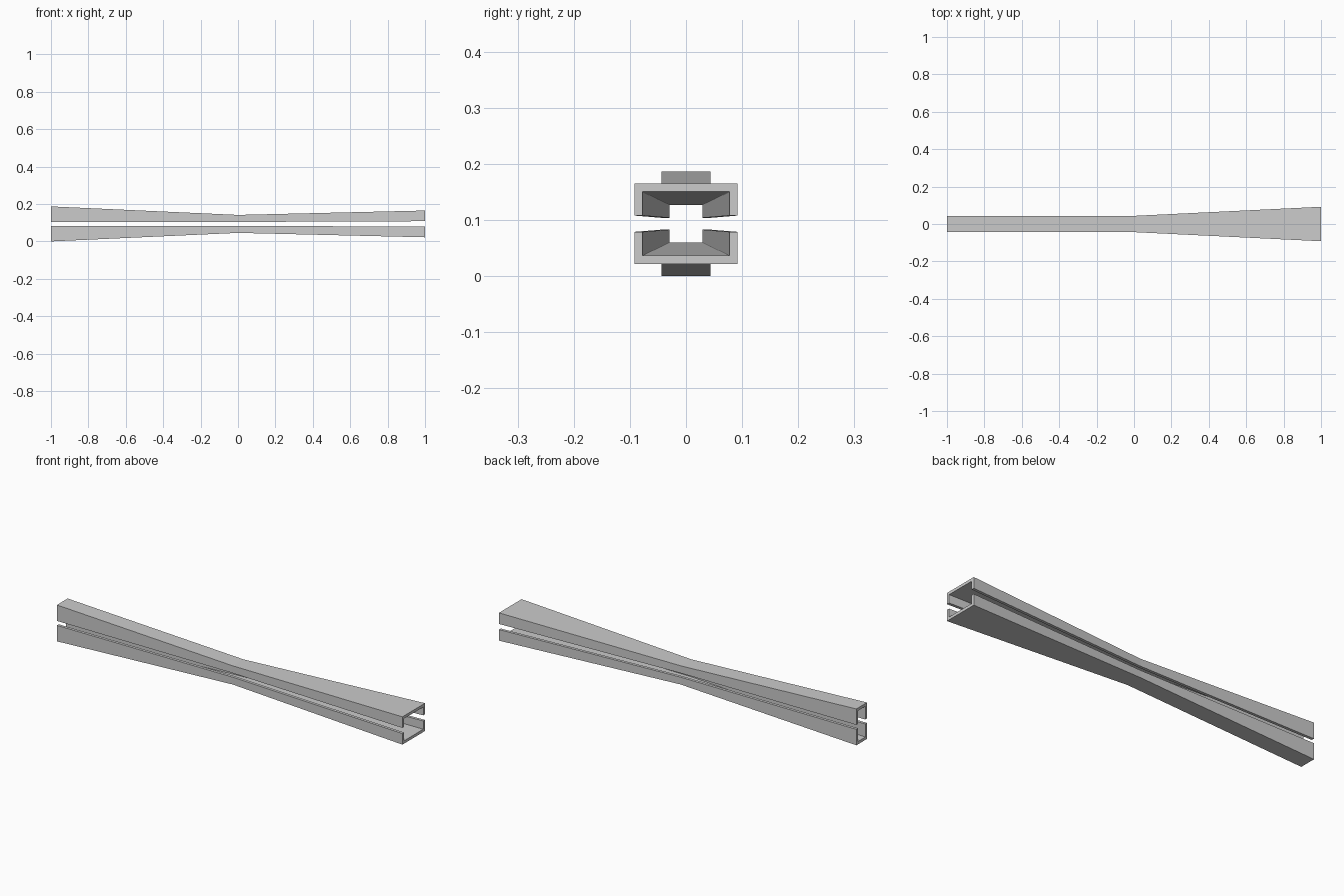
import bpy, bmesh

cube = bpy.data.objects.get("Cube")
if cube:
    bpy.data.objects.remove(cube, do_unlink=True)

grey = bpy.data.materials.new("plain grey")
grey.use_nodes = True
colour = (0.6, 0.6, 0.6, 1)
grey.diffuse_color = colour
grey.node_tree.nodes["Principled BSDF"].inputs["Base Color"].default_value = colour

MID = 0.0935     # height of the slot centre
WALL = 0.0145
# station x, half width, half height, half slot
STATIONS = [(-1, 0.0435, MID, 0.0115), (0, 0.0435, 0.048, 0.0105), (1, 0.092, 0.0715, 0.0145)]


def channel(name, side):
    """Flared U-shaped channel, opening towards the slot."""
    bm = bmesh.new()
    rings = []
    for x, w, h, s in STATIONS:
        iw, ih = w - WALL, h - WALL
        profile = [(-w, s), (-w, h), (w, h), (w, s), (iw, s), (iw, ih), (-iw, ih), (-iw, s)]
        rings.append([bm.verts.new((x, y, MID + side * z)) for y, z in profile])
    n = len(rings[0])
    for a, b in zip(rings, rings[1:]):
        for i in range(n):
            j = (i + 1) % n
            bm.faces.new((a[i], a[j], b[j], b[i]))
    # End rims: two legs and the web
    for r in (rings[0], rings[-1]):
        for quad in ((0, 1, 6, 7), (1, 2, 5, 6), (2, 3, 4, 5)):
            bm.faces.new([r[i] for i in quad])
    bmesh.ops.recalc_face_normals(bm, faces=bm.faces)
    mesh = bpy.data.meshes.new(name)
    bm.to_mesh(mesh)
    bm.free()
    mesh.materials.append(grey)
    bpy.context.collection.objects.link(bpy.data.objects.new(name, mesh))


channel("upper_channel", 1)
channel("lower_channel", -1)
